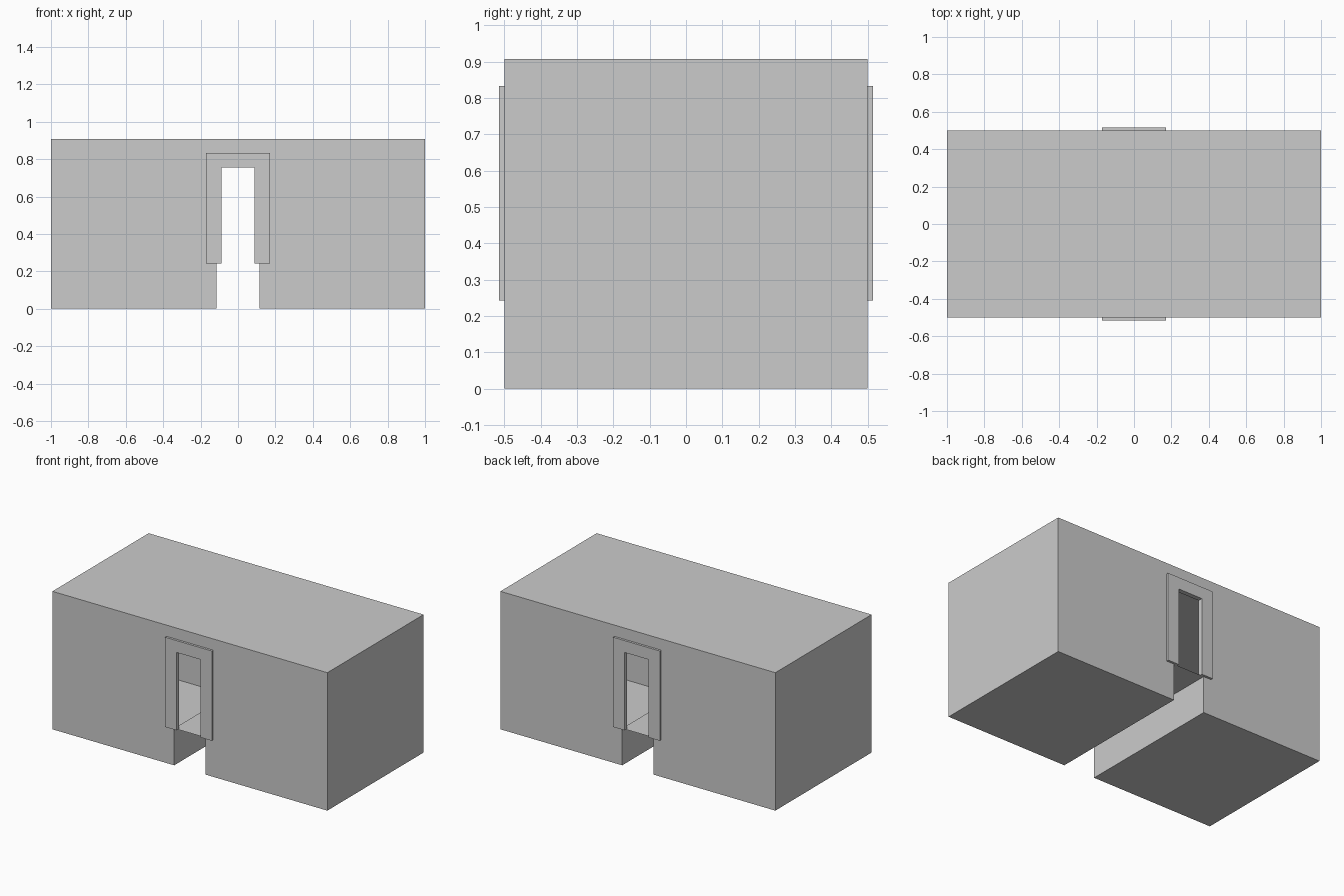
import bpy

if "Cube" in bpy.data.objects:
    bpy.data.objects.remove(bpy.data.objects["Cube"])

W, D, H = 1.0, 0.5, 0.907          # half width, half depth, height
SLOT, STEP = 0.114, 0.243          # half width and height of the lower passage
DOOR, DOOR_TOP = 0.088, 0.755      # half width and top of the doorway
TRIM, TRIM_TOP, TRIM_D = 0.17, 0.833, 0.015


def mirrored(half):
    """Closed symmetric outline from its left half."""
    return half + [(-x, z) for x, z in reversed(half)]


def make(name, verts, faces):
    mesh = bpy.data.meshes.new(name)
    mesh.from_pydata(verts, [], faces)
    mesh.update()
    obj = bpy.data.objects.new(name, mesh)
    bpy.context.collection.objects.link(obj)
    return obj


def extrude(name, outline, y0, y1, open_edges=(), extra=()):
    """Extrude an XZ outline along Y, leaving some side strips open."""
    n = len(outline)
    verts = [(x, y, z) for y in (y0, y1) for x, z in outline]
    faces = [tuple(range(n)), tuple(reversed(range(n, 2 * n)))]
    for i in range(n):
        if i not in open_edges:
            j = (i + 1) % n
            faces.append((j, i, i + n, j + n))
    return make(name, verts, faces + list(extra))


# Hollow building shell: thin walls, floor, roof and the lower passage,
# with a doorway cut through both end walls only
shell = mirrored([(-W, H), (-W, 0), (-SLOT, 0), (-SLOT, STEP),
                  (-DOOR, STEP), (-DOOR, DOOR_TOP)])
n = len(shell)
passage_roof = (4, 4 + n, 7 + n, 7)
extrude("building_shell", shell, -D, D, open_edges=(4, 5, 6),
        extra=[passage_roof])

# Door frames straddling the front and back walls
frame = mirrored([(-TRIM, TRIM_TOP), (-TRIM, STEP),
                  (-DOOR, STEP), (-DOOR, DOOR_TOP)])
for name, y in (("front_door_frame", -D), ("back_door_frame", D)):
    extrude(name, frame, y - TRIM_D, y + TRIM_D)
